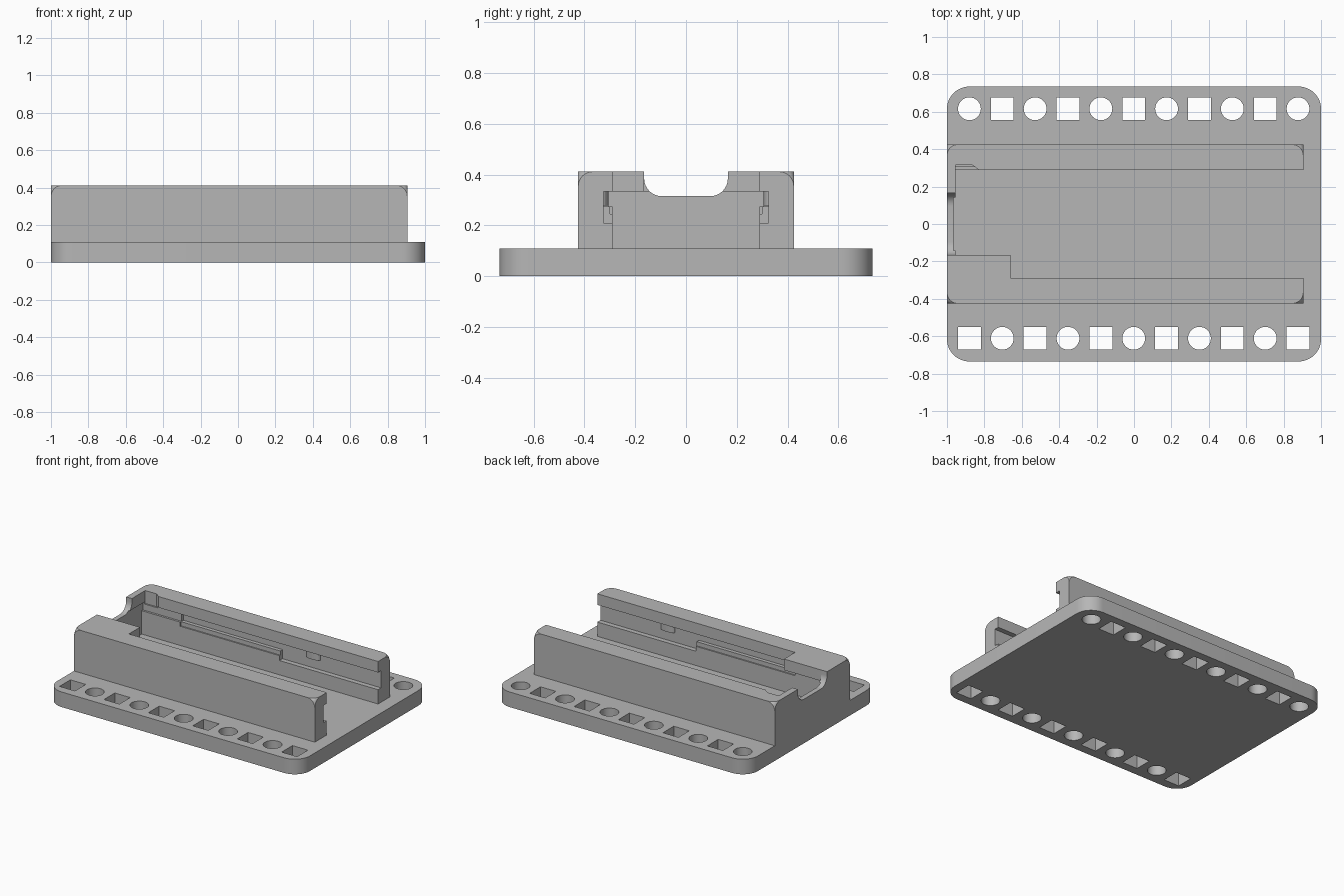
import bpy, bmesh, math
from mathutils import Vector

if "Cube" in bpy.data.objects:
    bpy.data.objects.remove(bpy.data.objects["Cube"], do_unlink=True)

grey = bpy.data.materials.new("plain grey")
grey.use_nodes = True
colour = (0.47, 0.47, 0.47, 1)
grey.diffuse_color = colour
grey.node_tree.nodes["Principled BSDF"].inputs["Base Color"].default_value = colour


def finish(bm, name):
    bmesh.ops.recalc_face_normals(bm, faces=bm.faces)
    mesh = bpy.data.meshes.new(name)
    bm.to_mesh(mesh)
    bm.free()
    mesh.materials.append(grey)
    obj = bpy.data.objects.new(name, mesh)
    bpy.context.collection.objects.link(obj)
    return obj


def box_mesh(x, y, z):
    bm = bmesh.new()
    bmesh.ops.create_cube(bm, size=1)
    for v in bm.verts:
        v.co = [r[0] if c < 0 else r[1] for c, r in zip(v.co, (x, y, z))]
    return bm


def box(x, y, z, name="cutter"):
    return finish(box_mesh(x, y, z), name)


def prism(points, direction, name="cutter"):
    bm = bmesh.new()
    face = bm.faces.new([bm.verts.new(p) for p in points])
    new = bmesh.ops.extrude_face_region(bm, geom=[face])["geom"]
    bmesh.ops.translate(bm, vec=Vector(direction),
                        verts=[g for g in new if isinstance(g, bmesh.types.BMVert)])
    return finish(bm, name)


def activate(obj):
    bpy.ops.object.select_all(action="DESELECT")
    obj.select_set(True)
    bpy.context.view_layer.objects.active = obj


def cut(target, cutter):
    mod = target.modifiers.new("cut", "BOOLEAN")
    mod.operation = "DIFFERENCE"
    mod.solver = "EXACT"
    mod.object = cutter
    activate(target)
    bpy.ops.object.modifier_apply(modifier=mod.name)
    bpy.data.objects.remove(cutter, do_unlink=True)


def span(side, a, b):
    return sorted((side * a, side * b))


# Base plate with rounded corners
top = 0.108
bm = box_mesh((-1, 1), (-0.735, 0.735), (0, top))
upright = [e for e in bm.edges if abs(e.verts[0].co.z - e.verts[1].co.z) > 0.05]
bmesh.ops.bevel(bm, geom=upright, offset=0.12, segments=12, profile=0.5, affect="EDGES")
plate = finish(bm, "base_plate")

# Alternating round and square mounting holes
for row, y in enumerate((0.616, -0.611)):
    for i in range(11):
        x, r = -0.88 + 0.1757 * i, 0.061
        if (i + row) % 2:
            cutter = box((x - r, x + r), (y - r, y + r), (-0.1, 0.2))
        else:
            ring = [(x + r * math.cos(t * math.tau / 32), y + r * math.sin(t * math.tau / 32), -0.1)
                    for t in range(32)]
            cutter = prism(ring, (0, 0, 0.3))
        cut(plate, cutter)

# Holder block, outer top corners rounded off
roof, outer, inner, lip = 0.412, 0.425, 0.29, 0.333
bm = box_mesh((-1, 0.905), (-outer, outer), (top, roof))
corners = [v for v in bm.verts if v.co.z > 0.3]
bmesh.ops.bevel(bm, geom=corners, offset=0.058, segments=6, profile=0.5, affect="VERTICES")
holder = finish(bm, "holder_rails")

# Central channel, leaving an end wall and an overhanging tab
cut(holder, box((-0.965, 1.1), (-inner, inner), (0.05, lip)))
cut(holder, box((-0.66, 1.1), (-inner, inner), (0.3, 0.5)))
cut(holder, box((-0.955, -0.6), (-0.165, inner), (0.3, 0.5)))

# Widened pocket in the back lip beside the end wall
pocket = [(-0.955, 0.2), (-0.955, 0.316), (-0.865, 0.316), (-0.83, inner), (-0.83, 0.2)]
cut(holder, prism([(x, y, 0.32) for x, y in pocket], (0, 0, 0.2)))

# Finger notch in the end wall
arc = [(0.095 + 0.07 * math.cos(a), 0.385 - 0.07 * math.sin(a))
       for a in (math.pi / 2 * i / 8 for i in range(9))]
notch = [(0.165, 0.5)] + arc + [(-y, z) for y, z in reversed(arc)] + [(-0.165, 0.5)]
cut(holder, prism([(-1.1, y, z) for y, z in notch], (0.2, 0, 0)))

# Stepped slots along both rails
for side in (1, -1):
    for x, depth, z in (
        ((-0.66, 1.1), 0.325, (0.275, lip)),
        ((-0.965, -0.6), 0.305, (0.275, lip)),
        ((0.125, 1.1), 0.325, (0.21, 0.29)),
        ((-0.66, 0.2), 0.299, (0.245, 0.29)),
    ):
        cut(holder, box(x, span(side, 0.2, depth), z))

# Small catch bumps inside the slots
for side, label in ((1, "back"), (-1, "front")):
    curve = [(0.37 + 0.055 * math.cos(a), side * (0.327 - 0.022 * math.sin(a)), 0.278)
             for a in (math.pi * i / 10 for i in range(11))]
    prism(curve, (0, 0, lip - 0.278), label + "_catch")

for obj in (plate, holder):
    activate(obj)
    bpy.ops.object.shade_smooth_by_angle(angle=math.radians(30))
